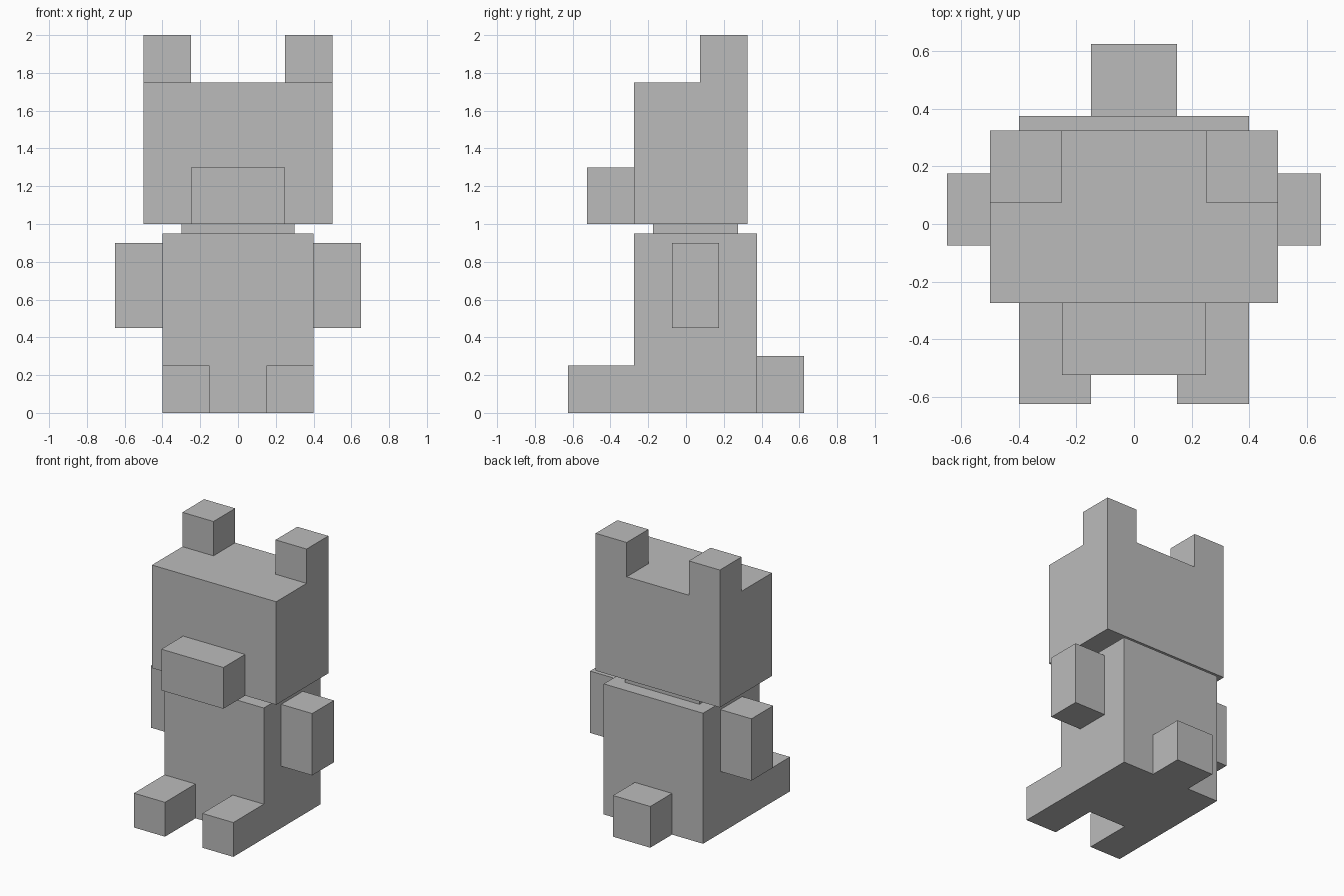
import bpy
import bmesh
from mathutils import Vector

default = bpy.data.objects.get("Cube")
if default:
    bpy.data.objects.remove(default, do_unlink=True)

# Single flat grey
grey = bpy.data.materials.new("plain grey")
grey.use_nodes = True
colour = (0.5, 0.5, 0.5, 1)
grey.diffuse_color = colour
grey.node_tree.nodes["Principled BSDF"].inputs["Base Color"].default_value = colour


def block(name, low, high):
    """Make a flat-faced box between two opposite corners."""
    low, high = Vector(low), Vector(high)
    size = high - low
    bm = bmesh.new()
    bmesh.ops.create_cube(bm, size=1)
    bmesh.ops.scale(bm, vec=size, verts=bm.verts)
    mesh = bpy.data.meshes.new(name)
    bm.to_mesh(mesh)
    bm.free()
    mesh.materials.append(grey)
    obj = bpy.data.objects.new(name, mesh)
    obj.location = (low + high) / 2
    bpy.context.collection.objects.link(obj)
    return obj


def block_pair(name, low, high):
    """Make a box on the left (+x) and its mirror image on the right."""
    block("left_" + name, low, high)
    block("right_" + name, (-high[0], low[1], low[2]), (-low[0], high[1], high[2]))


# Central parts
block("body", (-0.4, -0.275, 0), (0.4, 0.375, 0.95))
block("neck", (-0.3, -0.175, 0.95), (0.3, 0.275, 1))
block("head", (-0.5, -0.275, 1), (0.5, 0.325, 1.75))
block("snout", (-0.25, -0.525, 1), (0.25, -0.275, 1.3))
block("tail", (-0.15, 0.375, 0), (0.15, 0.625, 0.3))

# Paired parts
block_pair("ear", (0.25, 0.075, 1.75), (0.5, 0.325, 2))
block_pair("arm", (0.4, -0.075, 0.45), (0.65, 0.175, 0.9))
block_pair("leg", (0.15, -0.625, 0), (0.4, -0.275, 0.25))
